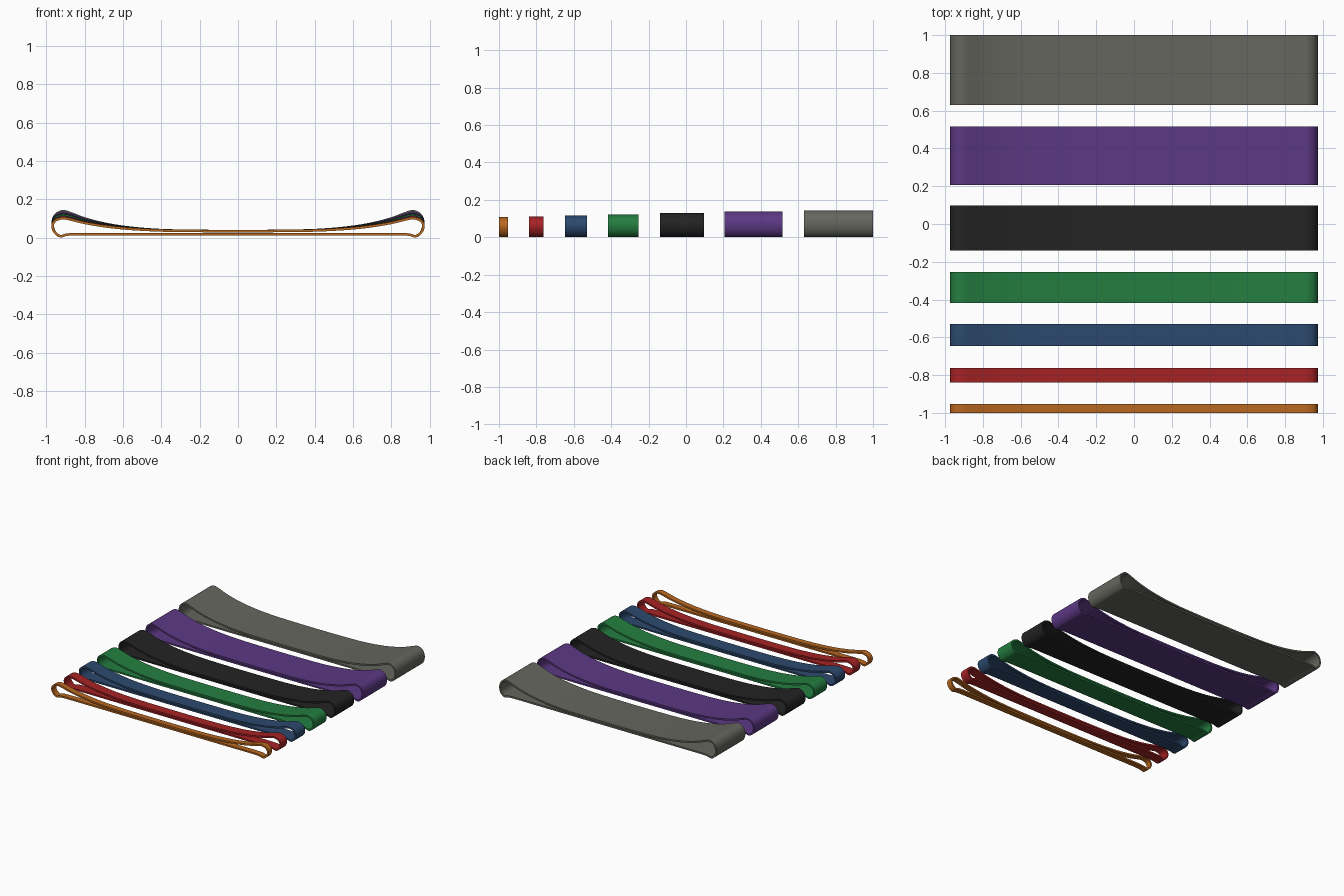
import bpy
from mathutils import Vector

if "Cube" in bpy.data.objects:
    bpy.data.objects.remove(bpy.data.objects["Cube"])

THICK = 0.013
BASE_H = 0.108

# Right half of the loop centreline (x, z), from bottom middle to top middle
HALF = [(0, .018), (.3, .018), (.6, .018), (.84, .018), (.895, .015), (.925, .0075),
        (.948, .020), (.963, .042), (.966, .066), (.954, .087), (.932, .098),
        (.908, .1015), (.87, .094), (.80, .077), (.70, .060), (.58, .047),
        (.42, .038), (.25, .035), (0, .034)]

# name, front y, back y, height, sRGB colour
BANDS = [
    ("orange", -1.0, -.953, .108, (184, 104, 32)),
    ("red", -.84, -.762, .112, (166, 34, 36)),
    ("blue", -.647, -.53, .116, (44, 73, 110)),
    ("green", -.417, -.255, .122, (36, 126, 64)),
    ("black", -.14, .097, .130, (35, 35, 35)),
    ("purple", .207, .517, .137, (92, 56, 132)),
    ("grey", .63, 1.0, .144, (102, 102, 95)),
]


def linear(c):
    c /= 255
    return c / 12.92 if c <= .04045 else ((c + .055) / 1.055) ** 2.4


def smooth_loop(pts, steps=4):
    """Closed Catmull-Rom curve through the points."""
    out, n = [], len(pts)
    for i in range(n):
        a, b, c, d = (pts[(i + k) % n] for k in (-1, 0, 1, 2))
        # limit tangents so uneven spacing does not overshoot
        span = (c - b).length
        m1 = (c - a).normalized() * span
        m2 = (d - b).normalized() * span
        for s in range(steps):
            t = s / steps
            out.append(b * (2*t**3 - 3*t**2 + 1) + m1 * (t**3 - 2*t**2 + t)
                       + c * (3*t**2 - 2*t**3) + m2 * (t**3 - t**2))
    return out


def make_band(name, y0, y1, height, rgb):
    # Taller bands lift only the upper strand and the ends
    half = [Vector((x, z + (height - BASE_H) * max(0, z - .034) / .067))
            for x, z in HALF]
    mirrored = [Vector((-p.x, p.y)) for p in half[-2:0:-1]]
    path = smooth_loop(half + mirrored)
    n = len(path)
    # Ring of four corners at each path point
    verts, faces = [], []
    for i, p in enumerate(path):
        t = (path[(i + 1) % n] - path[i - 1]).normalized()
        off = Vector((t.y, -t.x)) * THICK / 2
        o, q = p + off, p - off
        verts += [(o.x, y0, max(o.y, 0)), (o.x, y1, max(o.y, 0)),
                  (q.x, y1, q.y), (q.x, y0, q.y)]
        j = (i + 1) % n
        for k in range(4):
            m = (k + 1) % 4
            faces.append((4*i + k, 4*j + k, 4*j + m, 4*i + m))
    mesh = bpy.data.meshes.new(name + "_band")
    mesh.from_pydata(verts, [], faces)
    obj = bpy.data.objects.new(name + "_band", mesh)
    bpy.context.collection.objects.link(obj)
    mat = bpy.data.materials.new(name + "_rubber")
    mat.diffuse_color = (*[linear(c) for c in rgb], 1)
    mat.use_nodes = True
    mat.node_tree.nodes["Principled BSDF"].inputs["Base Color"].default_value = mat.diffuse_color
    mesh.materials.append(mat)
    # Consistent outward normals, smooth along the strip, sharp at the edges
    bpy.ops.object.select_all(action='DESELECT')
    obj.select_set(True)
    bpy.context.view_layer.objects.active = obj
    bpy.ops.object.mode_set(mode='EDIT')
    bpy.ops.mesh.select_all(action='SELECT')
    bpy.ops.mesh.normals_make_consistent(inside=False)
    bpy.ops.object.mode_set(mode='OBJECT')
    bpy.ops.object.shade_smooth_by_angle(angle=.7)


for band in BANDS:
    make_band(*band)
